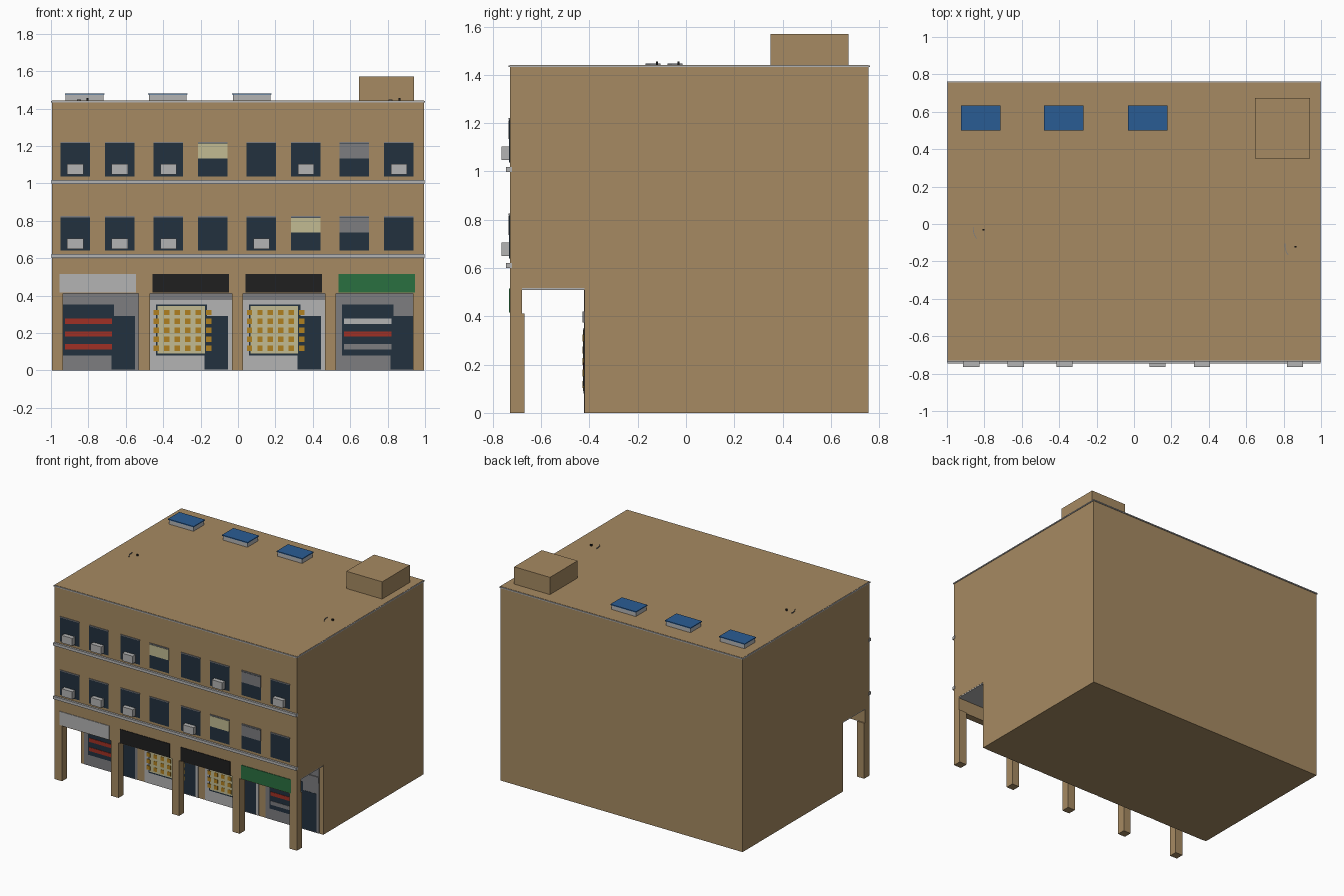
import bpy, bmesh, math

if "Cube" in bpy.data.objects:
    bpy.data.objects.remove(bpy.data.objects["Cube"])

# ---------- colours ----------
def mat(name, r, g, b):
    m = bpy.data.materials.new(name)
    m.diffuse_color = (r, g, b, 1)
    m.use_nodes = True
    m.node_tree.nodes["Principled BSDF"].inputs["Base Color"].default_value = m.diffuse_color
    return m

TAN = mat("tan_wall", 0.381, 0.254, 0.122)
LIGHT = mat("light_grey", 0.456, 0.456, 0.456)
GREY = mat("mid_grey", 0.205, 0.205, 0.215)
GLASS = mat("dark_glass", 0.016, 0.031, 0.049)
BLACK = mat("black", 0.014, 0.014, 0.014)
GREEN = mat("green", 0.023, 0.162, 0.051)
RED = mat("red", 0.352, 0.03, 0.018)
GOLD = mat("gold", 0.434, 0.216, 0.014)
CREAM = mat("cream", 0.54, 0.50, 0.29)
BLUE = mat("solar_blue", 0.023, 0.107, 0.296)

# ---------- helpers ----------
def finish(name, bm, m):
    bmesh.ops.recalc_face_normals(bm, faces=bm.faces)
    me = bpy.data.meshes.new(name)
    bm.to_mesh(me)
    bm.free()
    me.materials.append(m)
    ob = bpy.data.objects.new(name, me)
    bpy.context.collection.objects.link(ob)
    return ob

def boxes(name, m, spans):
    """One object from a list of (x0, x1, y0, y1, z0, z1) boxes."""
    bm = bmesh.new()
    for x0, x1, y0, y1, z0, z1 in spans:
        vs = bmesh.ops.create_cube(bm, size=1)["verts"]
        for v in vs:
            v.co.x = x1 if v.co.x > 0 else x0
            v.co.y = y1 if v.co.y > 0 else y0
            v.co.z = z1 if v.co.z > 0 else z0
    return finish(name, bm, m)

def extrude(name, m, pts, vec):
    bm = bmesh.new()
    f = bm.faces.new([bm.verts.new(p) for p in pts])
    r = bmesh.ops.extrude_face_region(bm, geom=[f])
    bmesh.ops.translate(bm, vec=vec,
                        verts=[v for v in r["geom"] if isinstance(v, bmesh.types.BMVert)])
    return finish(name, bm, m)

FRONT, SHOP, ROOF = -0.73, -0.42, 1.442   # main planes
PITCH = 0.4975                            # bay spacing

# ---------- main body: side profile with arcade cut-out and fascia beam ----------
profile = [(SHOP, 0), (0.757, 0), (0.757, ROOF), (FRONT, ROOF), (FRONT, 0.41),
           (-0.68, 0.41), (-0.68, 0.517), (SHOP, 0.517)]
extrude("building_body", TAN, [(-0.995, y, z) for y, z in profile], (1.99, 0, 0))

# arcade pillars, ceiling lining
boxes("arcade_pillars", TAN,
      [(x - 0.03, x + 0.03, FRONT, -0.67, 0, 0.412)
       for x in (-0.965, -0.501, -0.003, 0.495, 0.965)])
boxes("arcade_ceiling", LIGHT, [(-0.994, 0.994, -0.68, SHOP, 0.51, 0.518)])

# cornice and floor ledges
boxes("roof_cornice", LIGHT, [(-1.0, 1.0, -0.736, 0.763, 1.432, 1.440)])
boxes("floor_ledges", LIGHT,
      [(-0.998, 0.998, -0.745, FRONT + 0.01, z, z + 0.021) for z in (0.600, 0.997)])

# ---------- upper windows with blinds and air conditioners ----------
wx = [-0.949 + PITCH * (i // 2) + 0.238 * (i % 2) for i in range(8)]
floors = [(0.64, {0, 1, 2, 4}, 5, 6), (1.037, {0, 1, 2, 5, 7}, 3, 6)]
panes, lintels, units, cream, grey = [], [], [], [], []
for z, ac, c, g in floors:
    for i, x in enumerate(wx):
        panes.append((x, x + 0.158, FRONT - 0.003, FRONT + 0.005, z, z + 0.178))
        lintels.append((x, x + 0.158, FRONT - 0.005, FRONT + 0.004, z + 0.178, z + 0.185))
        blind = (x, x + 0.158, FRONT - 0.005, FRONT + 0.003, z + 0.097, z + 0.175)
        if i == c:
            cream.append(blind)
        if i == g:
            grey.append(blind)
        if i in ac:
            units.append((x + 0.036, x + 0.122, -0.765, FRONT + 0.005, z + 0.01, z + 0.066))
boxes("window_panes", GLASS, panes)
boxes("window_lintels", GREY, lintels)
boxes("air_conditioners", LIGHT, units)
boxes("cream_blinds", CREAM, cream)
boxes("grey_blinds", GREY, grey)

# ---------- shop bays ----------
for b, (sign, wall) in enumerate([(LIGHT, GREY), (BLACK, LIGHT), (BLACK, LIGHT), (GREEN, GREY)]):
    o = -0.995 + PITCH * b            # left end of the bay
    n = f"bay_{b + 1}_"

    def plate(name, m, rects, t):
        boxes(n + name, m, [(o + x0, o + x1, SHOP - t, SHOP + 0.001, z0, z1)
                            for x0, x1, z0, z1 in rects])

    boxes(n + "sign", sign, [(o + 0.04, o + 0.45, FRONT - 0.004, FRONT + 0.005, 0.415, 0.516)])
    plate("shopfront", wall, [(0.025, 0.465, 0, 0.51)], 0.002)
    plate("shutter_box", GREY, [(0.025, 0.465, 0.375, 0.42)], 0.009)
    plate("shop_window", GLASS, [(0.058, 0.333, 0.08, 0.352)], 0.004)
    plate("shop_door", GLASS, [(0.318, 0.445, 0.005, 0.29)], 0.0035)
    if b in (1, 2):
        # cream display with a grid of gold squares
        plate("display_board", CREAM, [(0.068, 0.322, 0.09, 0.345)], 0.006)
        plate("display_squares", GOLD,
              [(0.047 + 0.056 * i, 0.076 + 0.056 * i, 0.103 + 0.048 * j, 0.132 + 0.048 * j)
               for i in range(6) for j in range(5)], 0.008)
    else:
        # shelves of goods
        for j, m in enumerate((RED, RED, RED) if b == 0 else (GREY, RED, LIGHT)):
            z = 0.112 + 0.068 * j
            plate(f"shelf_{j + 1}", m, [(0.069, 0.322, z, z + 0.028)], 0.007)

# ---------- roof ----------
boxes("stair_housing", TAN, [(0.646, 0.94, 0.35, 0.674, ROOF - 0.01, 1.57)])
px = (-0.926, -0.482, -0.033)
boxes("solar_bases", LIGHT, [(x + 0.005, x + 0.206, 0.505, 0.629, ROOF - 0.01, 1.474) for x in px])
boxes("solar_panels", BLUE, [(x, x + 0.211, 0.5, 0.634, 1.474, 1.481) for x in px])

# small half-sunk satellite dishes: curved rim plus receiver
for k, (x, y) in enumerate([(-0.862, -0.045), (0.805, -0.135)]):
    arc = [(0, 0.03), (0.001, 0.01), (0.006, -0.012), (0.018, -0.032)]
    pts = [(x + a, y + c, ROOF - 0.003) for a, c in arc]
    pts += [(x + a + 0.004, y + c, ROOF - 0.003) for a, c in reversed(arc)]
    extrude(f"dish_rim_{k + 1}", GREY, pts, (0, 0, 0.009))
    boxes(f"dish_receiver_{k + 1}", BLACK,
          [(x + 0.052, x + 0.064, y + 0.01, y + 0.018, ROOF - 0.003, 1.455)])
